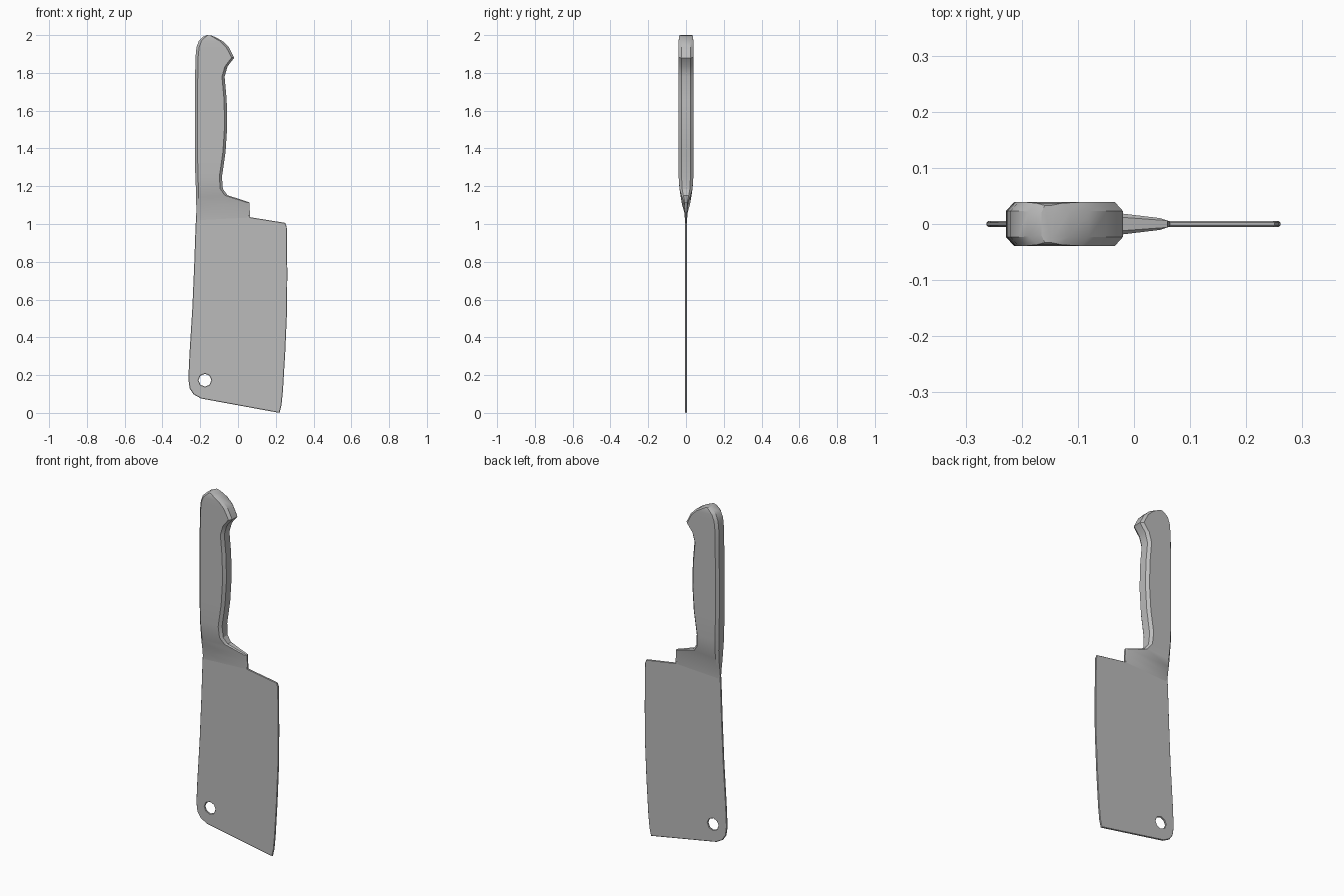
import bpy, bmesh, math

if "Cube" in bpy.data.objects:
    bpy.data.objects.remove(bpy.data.objects["Cube"])

steel = bpy.data.materials.new("plain grey")
steel.diffuse_color = (0.5, 0.5, 0.5, 1)
steel.use_nodes = True
steel.node_tree.nodes["Principled BSDF"].inputs["Base Color"].default_value = steel.diffuse_color


def add_object(name, mesh):
    obj = bpy.data.objects.new(name, mesh)
    bpy.context.collection.objects.link(obj)
    mesh.materials.clear()
    mesh.materials.append(steel)
    bpy.context.view_layer.objects.active = obj
    obj.select_set(True)
    bpy.ops.object.shade_smooth_by_angle(angle=math.radians(25))
    obj.select_set(False)
    return obj


def ring_points(xl, zl, xr, zr, tl, tr):
    """Slanted chamfered section between a spine point and a belly point."""
    w = xr - xl
    c = min(0.014, w * 0.25) / w
    pts = []
    for f, k in ((0, .6), (c, 1), (1 - c, 1), (1, .6),
                 (1, -.6), (1 - c, -1), (c, -1), (0, -.6)):
        t = tl + (tr - tl) * f
        pts.append((xl + w * f, k * t, zl + (zr - zl) * f))
    return pts


def loft(name, rings):
    bm = bmesh.new()
    loops = [[bm.verts.new(p) for p in ring_points(*r)] for r in rings]
    for a, b in zip(loops, loops[1:]):
        for i in range(8):
            j = (i + 1) % 8
            bm.faces.new((a[i], a[j], b[j], b[i]))
    bm.faces.new(loops[0])
    bm.faces.new(loops[-1])
    bmesh.ops.recalc_face_normals(bm, faces=bm.faces)
    mesh = bpy.data.meshes.new(name)
    bm.to_mesh(mesh)
    bm.free()
    return add_object(name, mesh)


# Handle with the bolster tapering down into the blade
T = 0.039
loft("handle", [
    (-.221, 1.02, .064, 1.034, .005, .005),
    (-.221, 1.065, .062, 1.075, .010, .007),
    (-.221, 1.10, .060, 1.115, .021, .010),
    (-.222, 1.14, -.055, 1.152, .028, .024),
    (-.223, 1.19, -.080, 1.185, .035, .034),
    (-.226, 1.25, -.085, 1.25, T, T),
    (-.228, 1.38, -.066, 1.38, T, T),
    (-.228, 1.52, -.057, 1.52, T, T),
    (-.228, 1.66, -.060, 1.66, T, T),
    (-.227, 1.78, -.071, 1.78, T, T),
    (-.226, 1.835, -.055, 1.835, T, T),
    (-.225, 1.885, -.020, 1.88, T, T),
    (-.220, 1.935, -.048, 1.935, T, T),
    (-.207, 1.97, -.080, 1.967, T, T),
    (-.187, 1.99, -.115, 1.987, .037, .037),
    (-.165, 2.00, -.142, 1.998, .033, .033),
])

# Blade: filled outline with a round hanging hole
outline = [(-.221, 1.06), (.05, 1.06), (.064, 1.036), (.25, 1.006), (.258, .985),
           (.261, .75), (.260, .55), (.250, .32), (.238, .12), (.230, .04), (.220, 0),
           (-.195, .076), (-.235, .098), (-.256, .13), (-.263, .18), (-.257, .31),
           (-.242, .55), (-.232, .78), (-.225, .98)]
hole = [(-.175 + .034 * math.cos(i * math.pi / 4), .173 + .034 * math.sin(i * math.pi / 4))
        for i in range(8)]
curve = bpy.data.curves.new("blade_profile", 'CURVE')
curve.dimensions = '2D'
curve.fill_mode = 'BOTH'
curve.extrude = 0.0025
curve.bevel_depth = 0.0025
curve.bevel_resolution = 0
curve.offset = -0.0025
for pts in (outline, hole):
    s = curve.splines.new('POLY')
    s.points.add(len(pts) - 1)
    for p, (x, z) in zip(s.points, pts):
        p.co = (x, z, 0, 1)
    s.use_cyclic_u = True
temp = bpy.data.objects.new("blade_profile", curve)
mesh = bpy.data.meshes.new_from_object(temp)
bpy.data.objects.remove(temp)
bm = bmesh.new()
bm.from_mesh(mesh)
for v in bm.verts:
    v.co = (v.co.x, -v.co.z, v.co.y)
bmesh.ops.remove_doubles(bm, verts=bm.verts, dist=0.0001)
bmesh.ops.recalc_face_normals(bm, faces=bm.faces)
bm.to_mesh(mesh)
bm.free()
add_object("blade", mesh)
